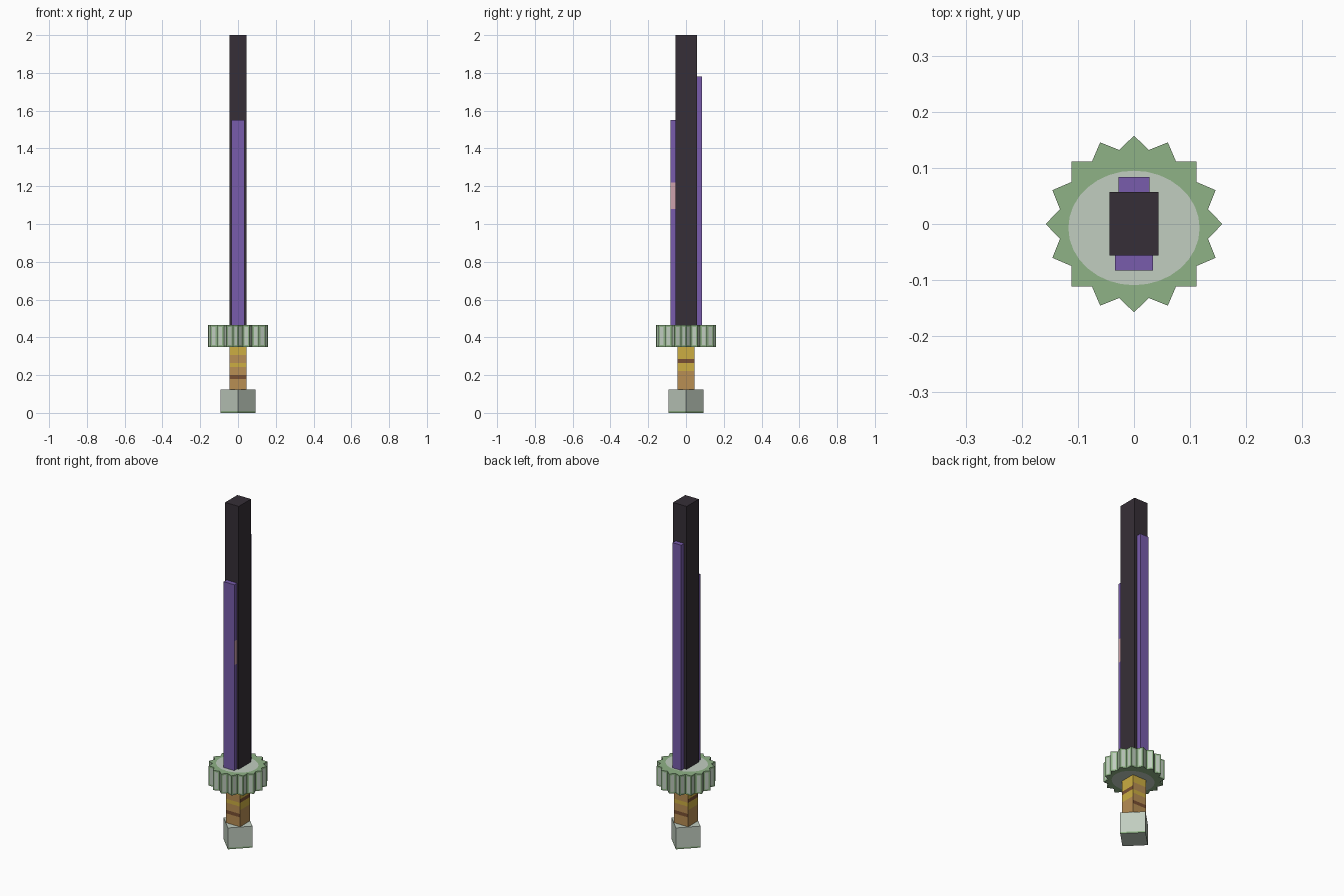
import bpy, bmesh, math
from mathutils import Matrix, Vector

if "Cube" in bpy.data.objects:
    bpy.data.objects.remove(bpy.data.objects["Cube"])


def material(name, rgb):
    m = bpy.data.materials.new(name)
    lin = [c / 255 for c in rgb]
    lin = [c / 12.92 if c <= 0.04045 else ((c + 0.055) / 1.055) ** 2.4 for c in lin]
    m.diffuse_color = (*lin, 1)
    m.use_nodes = True
    m.node_tree.nodes["Principled BSDF"].inputs["Base Color"].default_value = m.diffuse_color
    return m


DARK = material("charcoal", (54, 47, 55))
PURPLE = material("purple", (120, 92, 172))
PINK = material("dusty pink", (206, 162, 172))
GREEN = material("moss green", (143, 178, 134))
PALE = material("pale stone", (193, 205, 192))
TAN = material("tan leather", (184, 142, 84))
YELLOW = material("yellow wrap", (204, 174, 66))
BROWN = material("brown wrap", (122, 80, 50))


def finish(name, bm, mats):
    bmesh.ops.recalc_face_normals(bm, faces=bm.faces)
    mesh = bpy.data.meshes.new(name)
    bm.to_mesh(mesh)
    bm.free()
    for m in mats:
        mesh.materials.append(m)
    obj = bpy.data.objects.new(name, mesh)
    bpy.context.collection.objects.link(obj)
    return obj


def box(name, lo, hi, mats, cuts=(), rule=None, turn=0):
    """Box between two corners, sliced at heights and coloured by a face rule."""
    bm = bmesh.new()
    lo, hi = Vector(lo), Vector(hi)
    bmesh.ops.create_cube(bm, size=1, matrix=Matrix.Translation((lo + hi) / 2)
                          @ Matrix.Diagonal((*(hi - lo), 1)))
    for z in cuts:
        bmesh.ops.bisect_plane(bm, geom=bm.verts[:] + bm.edges[:] + bm.faces[:],
                               plane_co=(0, 0, z), plane_no=(0, 0, 1))
    bm.normal_update()
    if rule:
        for f in bm.faces:
            f.material_index = rule(f.calc_center_median(), f.normal)
    bm.transform(Matrix.Rotation(turn, 4, 'Z'))
    return finish(name, bm, mats)


# Blade core and the two raised strips
box("blade", (-0.044, -0.056, 0.44), (0.044, 0.057, 2), [DARK])
box("front_strip", (-0.034, -0.083, 0.44), (0.034, -0.056, 1.55), [PURPLE, PINK],
    cuts=(1.08, 1.22),
    rule=lambda c, n: int(n.x > 0.5 and 1.08 < c.z < 1.22))
box("back_strip", (-0.028, 0.057, 0.44), (0.028, 0.084, 1.78), [PURPLE])


# Grip with wrapped bands that differ between front/back and the sides
def grip_rule(c, n):
    if abs(n.z) > 0.5:
        return 0
    if abs(n.y) > 0.5:
        bands = [(0.307, 0.36, 1), (0.243, 0.265, 1), (0.18, 0.20, 2)]
    else:
        bands = [(0.286, 0.36, 1), (0.265, 0.286, 2), (0.222, 0.265, 1)]
    return next((i for a, b, i in bands if a < c.z < b), 0)


box("grip", (-0.045, -0.045, 0.12), (0.045, 0.045, 0.355), [TAN, YELLOW, BROWN],
    cuts=(0.18, 0.20, 0.222, 0.243, 0.265, 0.286, 0.307), rule=grip_rule)

# Pommel turned on its corner, mossy along the foot
box("pommel", (-0.066, -0.066, 0), (0.066, 0.066, 0.125), [PALE, GREEN],
    cuts=(0.009,), rule=lambda c, n: int(abs(n.z) < 0.5 and c.z < 0.009),
    turn=math.pi / 4)

# Sixteen-pointed guard: green rim, pale centre and pale panels on the teeth
bm = bmesh.new()
N = 32
caps = []
for z in (0.35, 0.465):
    outer, inner = [], []
    for i in range(N):
        a = math.tau * i / N
        r = 0.1575 if i % 2 == 0 else 0.1345
        outer.append(bm.verts.new((r * math.cos(a), r * math.sin(a), z)))
        inner.append(bm.verts.new((0.117 * math.cos(a), 0.102 * math.sin(a) - 0.007, z)))
    for i in range(N):
        j = (i + 1) % N
        bm.faces.new((outer[i], outer[j], inner[j], inner[i]))
    bm.faces.new(inner).material_index = 1
    caps.append(outer)
sides = [bm.faces.new((caps[0][i], caps[0][(i + 1) % N], caps[1][(i + 1) % N], caps[1][i]))
         for i in range(N)]
bm.normal_update()
bmesh.ops.inset_individual(bm, faces=sides, thickness=0.009, use_even_offset=True)
for f in sides:
    f.material_index = 1
finish("guard", bm, [GREEN, PALE])
